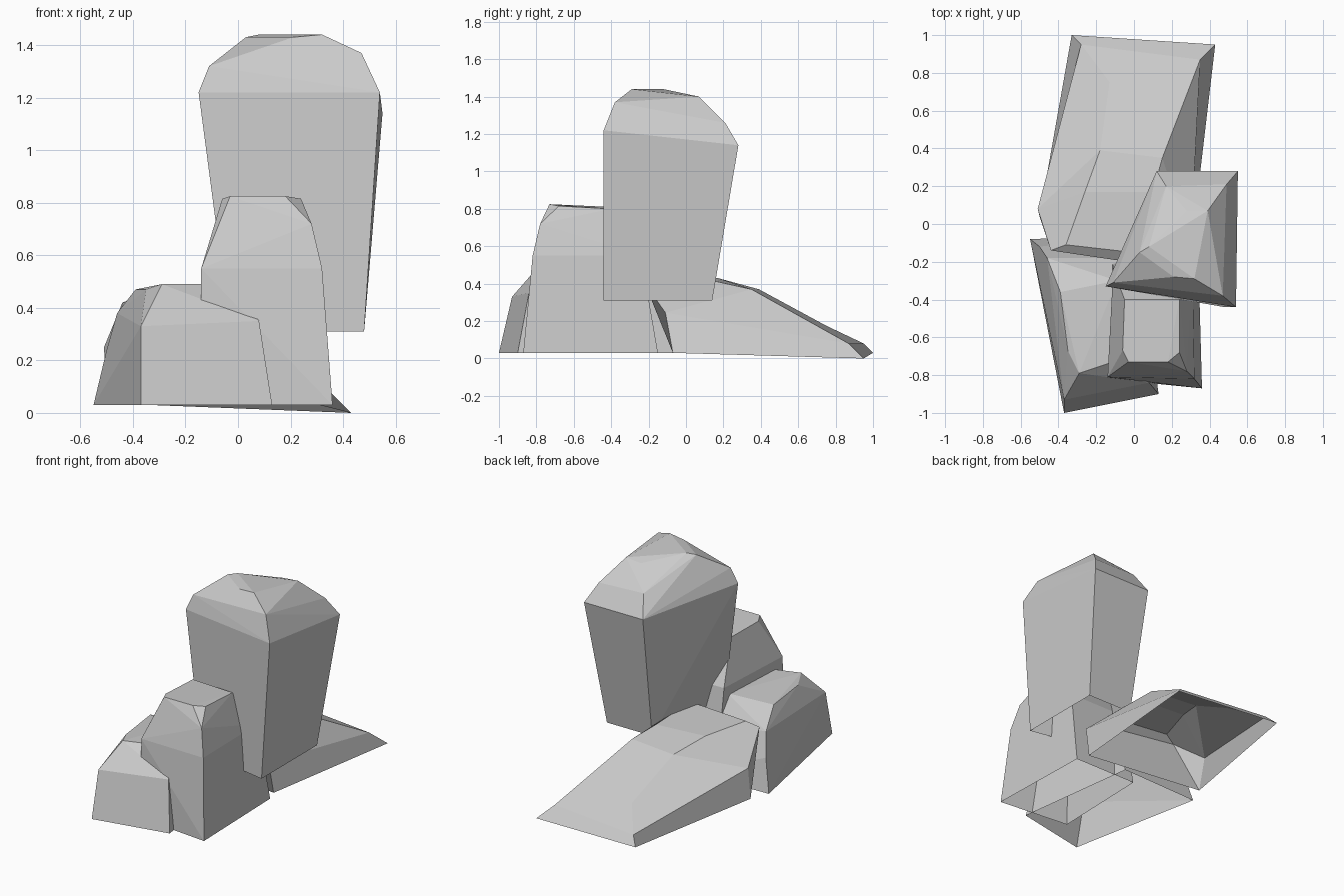
import bpy
import bmesh
from math import radians

cube = bpy.data.objects.get("Cube")
if cube:
    bpy.data.objects.remove(cube, do_unlink=True)

stone = bpy.data.materials.new("stone_grey")
stone.use_nodes = True
GREY = (0.6, 0.6, 0.6, 1)
stone.diffuse_color = GREY
stone.node_tree.nodes["Principled BSDF"].inputs["Base Color"].default_value = GREY


def rock(name, corners, faces=None):
    """Chiselled stone, open underneath: given faces, or a hull round the corners."""
    bm = bmesh.new()
    verts = [bm.verts.new(co) for co in corners]
    if faces:
        for face in faces:
            bm.faces.new([verts[i] for i in face])
        bmesh.ops.recalc_face_normals(bm, faces=list(bm.faces))
    else:
        bmesh.ops.convex_hull(bm, input=verts)
        bmesh.ops.delete(bm, geom=[v for v in bm.verts if not v.link_faces], context='VERTS')
        bmesh.ops.recalc_face_normals(bm, faces=list(bm.faces))
        bm.normal_update()
        under = [f for f in bm.faces if f.normal.z < -0.8]
        bmesh.ops.delete(bm, geom=under, context='FACES')
        bmesh.ops.dissolve_limit(bm, angle_limit=radians(3), verts=list(bm.verts), edges=list(bm.edges))
    mesh = bpy.data.meshes.new(name)
    bm.to_mesh(mesh)
    bm.free()
    mesh.materials.append(stone)
    obj = bpy.data.objects.new(name, mesh)
    bpy.context.collection.objects.link(obj)


# Tall boulder: narrow foot, wide shoulders, bevelled crown
rock("tall_boulder", [
    (-.03, -.34, .31), (.48, -.44, .31), (.48, .14, .31), (.15, .14, .31),
    (-.15, -.33, 1.22), (.54, -.44, 1.22), (.55, .28, 1.14), (.12, .28, 1.14),
    (-.11, -.31, 1.32), (.47, -.38, 1.37), (.49, .21, 1.26), (.17, .2, 1.27),
    (.03, -.15, 1.43), (.21, -.28, 1.43), (.08, -.12, 1.44),
    (.32, -.29, 1.44), (.39, .07, 1.4), (.28, .07, 1.39),
])

# Upright block at the front
rock("front_block", [
    (-.14, -.82, .03), (.36, -.87, .03), (.34, -.15, .03), (-.12, -.15, .03),
    (-.14, -.81, .55), (.32, -.82, .55), (.31, -.24, .55), (-.11, -.24, .55),
    (.28, -.78, .72), (-.08, -.77, .68),
    (-.03, -.73, .825), (.18, -.73, .825), (.24, -.68, .815),
    (.24, -.4, .8), (-.05, -.4, .81), (-.06, -.67, .815),
])

# Low stone beside it
rock("low_stone", [
    (-.37, -1, .03), (.13, -.9, .03), (.02, -.06, .03), (-.55, -.08, .03),
    (-.37, -.93, .33), (.08, -.84, .35), (-.01, -.18, .33), (-.5, -.12, .24),
    (-.46, -.18, .38), (-.39, -.36, .47),
    (-.29, -.79, .49), (-.02, -.7, .49), (-.09, -.3, .49), (-.35, -.67, .47),
])

# Sloping slab running to the back: foot, wall top, front bevel, ridge
rock("sloping_slab", [
    (-.5, .04, .03), (-.33, 1, .03), (.43, .95, 0), (.31, -.07, .03),
    (-.51, .08, .25), (-.28, .95, .08), (.35, .87, .08), (.3, -.11, .245),
    (-.44, -.14, .42), (.1, -.22, .4), (-.36, -.11, .45), (.08, -.16, .44),
    (-.26, .17, .43), (-.18, .39, .37), (-.13, .75, .175),
    (.1, .17, .41), (.15, .35, .37),
], [
    (1, 2, 6, 5), (0, 1, 5, 4), (0, 4, 8), (0, 8, 9, 7, 3),
    (3, 7, 6, 2), (7, 16, 6), (7, 9, 11, 15, 16),
    (4, 5, 14, 13), (4, 13, 12), (4, 12, 10, 8), (8, 10, 11, 9),
    (10, 12, 15, 11), (12, 13, 16, 15), (13, 14, 6, 16), (14, 5, 6),
])
